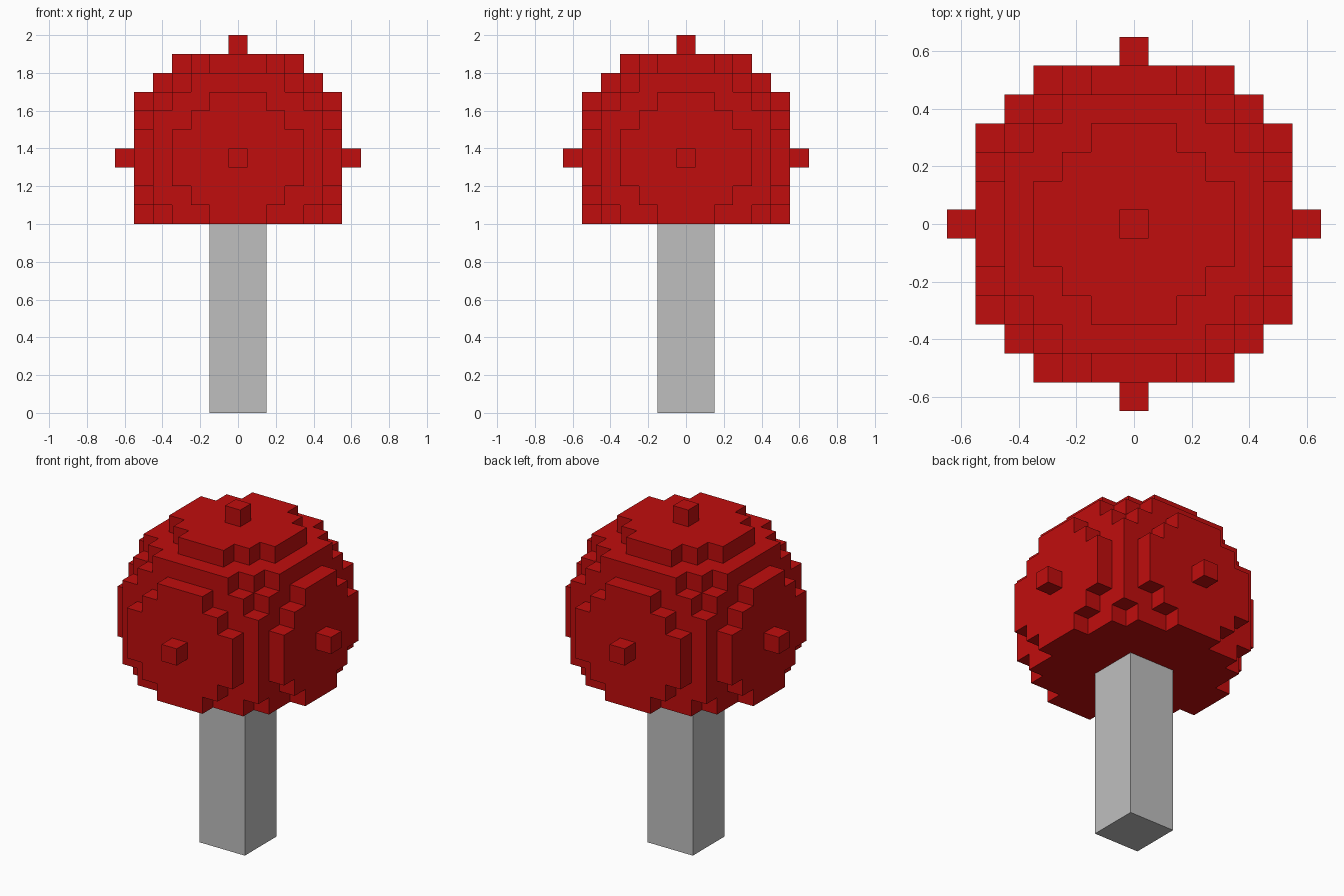
import bpy
import bmesh
from mathutils import Vector

if "Cube" in bpy.data.objects:
    bpy.data.objects.remove(bpy.data.objects["Cube"], do_unlink=True)

VOXEL = 0.1      # block size
RADIUS = 6       # crown radius in blocks
LOWEST = -3      # lowest layer of blocks kept
CENTRE_Z = 1.35  # height of the crown's centre
TRUNK_W, TRUNK_H = 0.3, 1.0


def make_material(name, rgb):
    mat = bpy.data.materials.new(name)
    mat.use_nodes = True
    mat.diffuse_color = (*rgb, 1)
    bsdf = next(n for n in mat.node_tree.nodes if n.type == 'BSDF_PRINCIPLED')
    bsdf.inputs["Base Color"].default_value = (*rgb, 1)
    return mat


def make_object(name, bm, mat):
    mesh = bpy.data.meshes.new(name)
    bm.to_mesh(mesh)
    bm.free()
    mesh.materials.append(mat)
    obj = bpy.data.objects.new(name, mesh)
    bpy.context.collection.objects.link(obj)
    return obj


red = make_material("red", (0.527, 0.004, 0.004))
grey = make_material("light grey", (0.52, 0.52, 0.52))

# Crown: a ball of blocks, cut flat below, with only its outer faces
span = range(-RADIUS, RADIUS + 1)
blocks = {(i, j, k) for i in span for j in span for k in span
          if k >= LOWEST and i * i + j * j + k * k <= RADIUS ** 2}
bm = bmesh.new()
for block in sorted(blocks):
    for axis in range(3):
        for sign in (-1, 1):
            n = Vector((0, 0, 0))
            n[axis] = sign
            if tuple(int(b + d) for b, d in zip(block, n)) in blocks:
                continue
            u = Vector((0, 0, 0))
            u[(axis + 1) % 3] = 0.5
            v = n.cross(u)
            mid = Vector(block) + n * 0.5
            corners = (mid - u - v, mid + u - v, mid + u + v, mid - u + v)
            bm.faces.new([bm.verts.new(c * VOXEL) for c in corners])
bmesh.ops.remove_doubles(bm, verts=bm.verts[:], dist=0.001)
crown = make_object("crown", bm, red)
crown.location.z = CENTRE_Z

# Trunk: a plain square post
bm = bmesh.new()
bmesh.ops.create_cube(bm, size=1)
bmesh.ops.scale(bm, vec=(TRUNK_W, TRUNK_W, TRUNK_H), verts=bm.verts[:])
trunk = make_object("trunk", bm, grey)
trunk.location.z = TRUNK_H / 2
